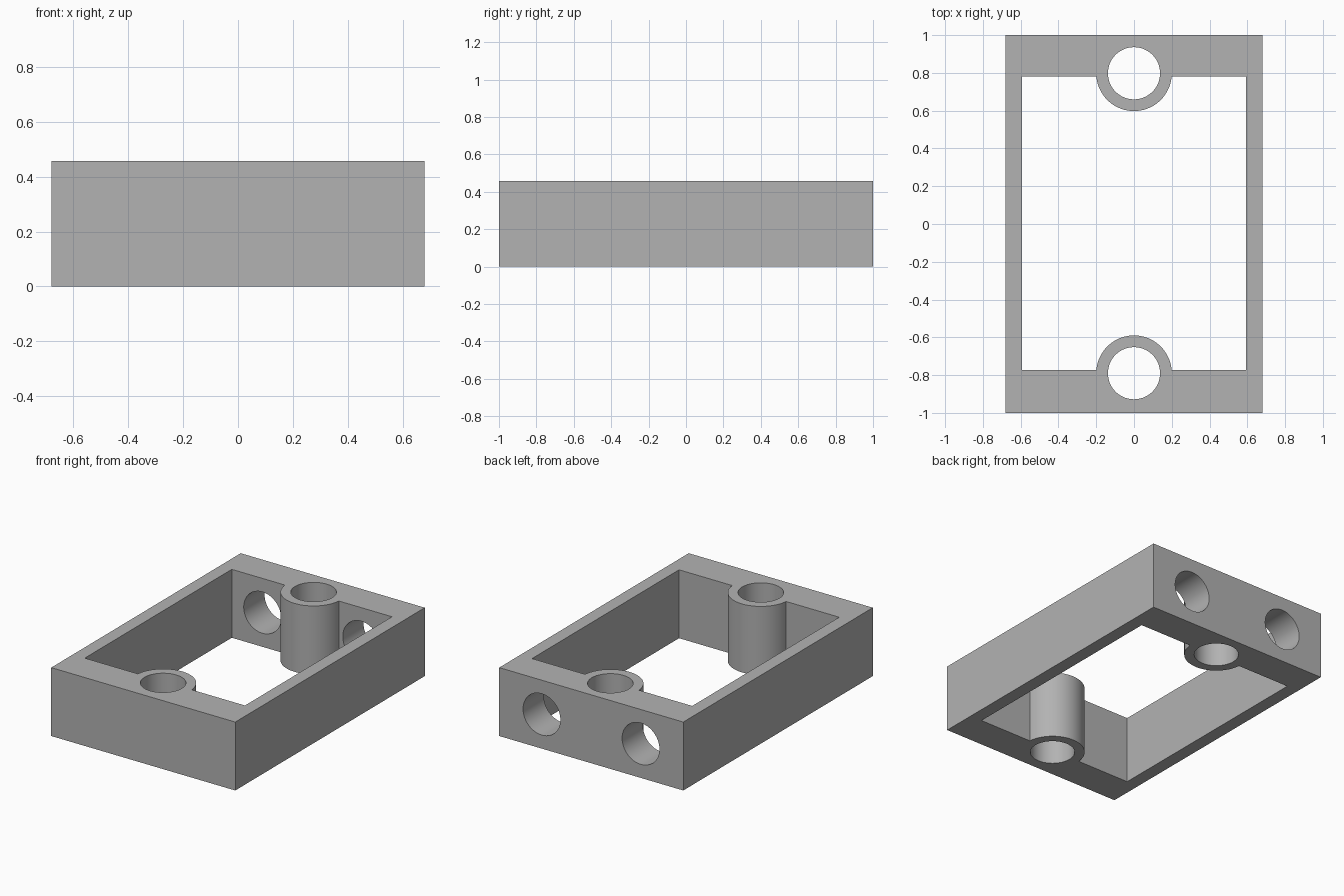
import bpy
import math

cube = bpy.data.objects.get("Cube")
if cube:
    bpy.data.objects.remove(cube, do_unlink=True)

HEIGHT = 0.457
MID = HEIGHT / 2
BORE = 0.138                      # radius of every drilled hole
BOSS = 0.2                        # outer radius of the screw posts
POSTS_Y = (-0.79, 0.798)          # post centres, front and back

grey = bpy.data.materials.new("plain_grey")
grey.use_nodes = True
colour = (0.448, 0.448, 0.448, 1)
grey.diffuse_color = colour
grey.node_tree.nodes["Principled BSDF"].inputs["Base Color"].default_value = colour


def box(name, x, y0, y1, z0, z1):
    bpy.ops.mesh.primitive_cube_add(size=1, location=(0, (y0 + y1) / 2, (z0 + z1) / 2))
    ob = bpy.context.object
    ob.name = name
    ob.scale = (2 * x, y1 - y0, z1 - z0)
    bpy.ops.object.transform_apply(location=True, rotation=False, scale=True)
    return ob


def cylinder(name, radius, depth, location, tilt=0):
    bpy.ops.mesh.primitive_cylinder_add(vertices=96, radius=radius, depth=depth,
                                        location=location, rotation=(tilt, 0, 0))
    ob = bpy.context.object
    ob.name = name
    return ob


def cut(target, cutter):
    cutter.hide_render = True
    mod = target.modifiers.new("cut", 'BOOLEAN')
    mod.operation = 'DIFFERENCE'
    mod.solver = 'EXACT'
    mod.object = cutter
    bpy.ops.object.select_all(action='DESELECT')
    bpy.context.view_layer.objects.active = target
    target.select_set(True)
    bpy.ops.object.modifier_apply(modifier=mod.name)
    bpy.data.objects.remove(cutter, do_unlink=True)


# Rectangular body
frame = box("mounting_frame", 0.68, -1, 1, 0, HEIGHT)

# Open middle, leaving the round posts standing against the end walls
cavity = box("cavity_cutter", 0.592, -0.772, 0.78, -0.1, HEIGHT + 0.1)
for y in POSTS_Y:
    cut(cavity, cylinder("post_shape", BOSS, 1, (0, y, MID)))
cut(frame, cavity)

# Vertical bores through the posts
for y in POSTS_Y:
    cut(frame, cylinder("post_bore", BORE, 1, (0, y, MID)))

# Two horizontal bores through the back wall only
for side in (-1, 1):
    cut(frame, cylinder("back_bore", BORE, 0.5, (side * 0.366, 0.9, MID), math.pi / 2))

# Colour and shading
frame.data.materials.clear()
frame.data.materials.append(grey)
for face in frame.data.polygons:
    face.material_index = 0
bpy.ops.object.select_all(action='DESELECT')
frame.select_set(True)
bpy.context.view_layer.objects.active = frame
bpy.ops.object.shade_smooth_by_angle(angle=math.radians(30))
